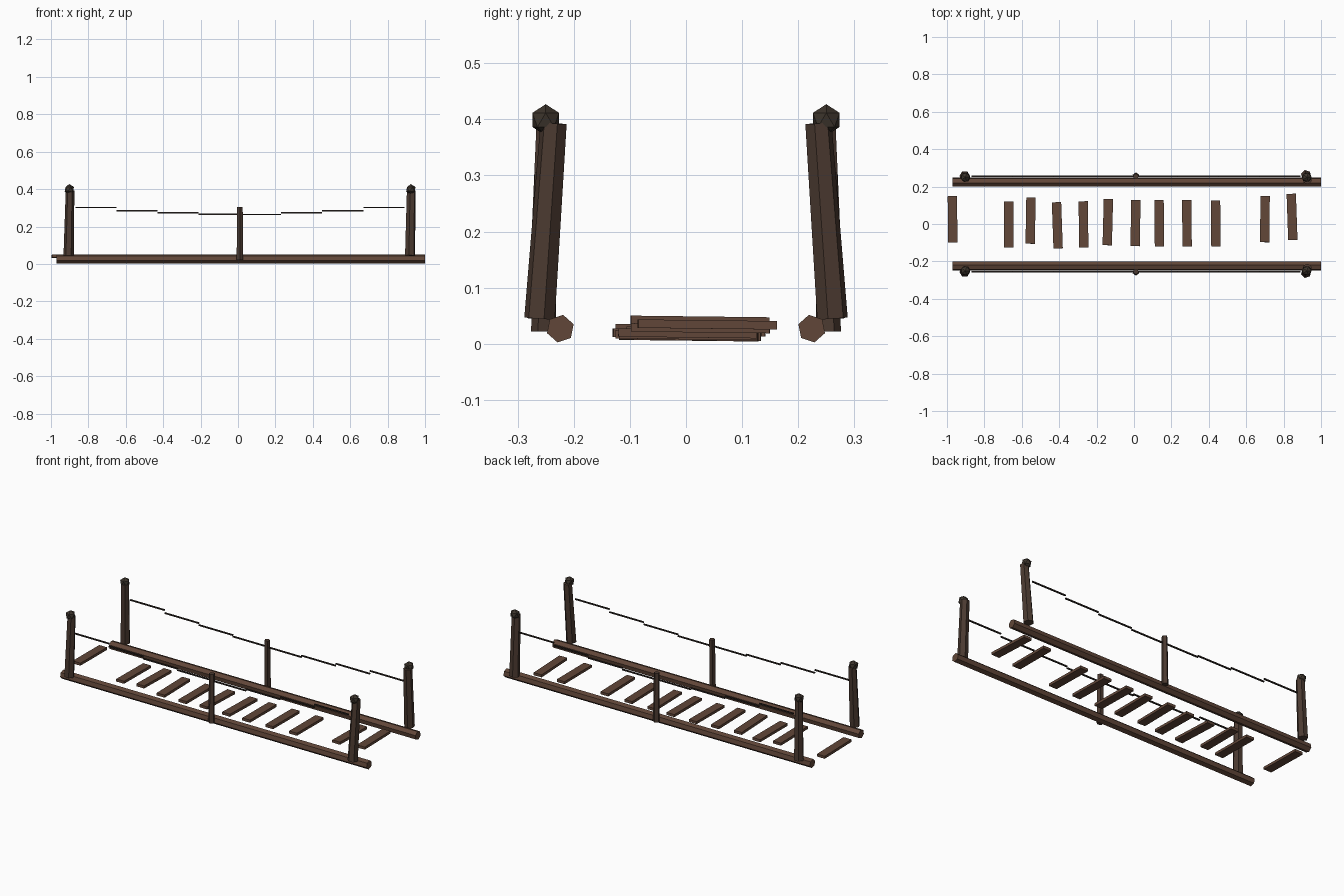
import bpy, bmesh, math
from mathutils import Vector, Matrix

if "Cube" in bpy.data.objects:
    bpy.data.objects.remove(bpy.data.objects["Cube"])


def material(name, rgb):
    m = bpy.data.materials.new(name)
    m.diffuse_color = (*rgb, 1)
    m.use_nodes = True
    m.node_tree.nodes["Principled BSDF"].inputs["Base Color"].default_value = m.diffuse_color
    return m


WOOD = material("plank_wood", (0.12, 0.062, 0.04))
DARK = material("post_wood", (0.07, 0.042, 0.03))
CAP = material("cap_wood", (0.045, 0.034, 0.025))
ROPE = material("rope_fibre", (0.03, 0.022, 0.018))


def finish(name, bm, mat):
    me = bpy.data.meshes.new(name)
    bm.to_mesh(me)
    bm.free()
    me.materials.append(mat)
    ob = bpy.data.objects.new(name, me)
    bpy.context.collection.objects.link(ob)
    return ob


def rod(name, a, b, r1, r2, sides, mat, spin=0.0):
    # tapered faceted rod from a to b
    a, b = Vector(a), Vector(b)
    d = b - a
    bm = bmesh.new()
    bmesh.ops.create_cone(bm, cap_ends=True, segments=sides,
                          radius1=r1, radius2=r2, depth=d.length)
    rot = d.to_track_quat('Z', 'Y').to_matrix().to_4x4()
    bm.transform(Matrix.Translation((a + b) / 2) @ rot @ Matrix.Rotation(spin, 4, 'Z'))
    return finish(name, bm, mat)


def cap(name, loc):
    bm = bmesh.new()
    bmesh.ops.create_icosphere(bm, subdivisions=1, radius=0.028)
    bm.transform(Matrix.Translation(loc))
    return finish(name, bm, CAP)


for s, side in ((-1, "front"), (1, "back")):
    # long side beam
    rod(f"{side}_beam", (-0.97, s * 0.224, 0.027), (1.0, s * 0.224, 0.027),
        0.025, 0.025, 6, WOOD, 0.2 * s)
    # leaning corner posts with faceted caps
    rod(f"{side}_left_post", (-0.905, s * 0.257, 0.045), (-0.898, s * 0.246, 0.393),
        0.028, 0.023, 6, DARK)
    rod(f"{side}_right_post", (0.92, s * 0.261, 0.045), (0.926, s * 0.236, 0.393),
        0.028, 0.024, 6, DARK)
    cap(f"{side}_left_cap", (-0.902, s * 0.25, 0.399))
    cap(f"{side}_right_cap", (0.924, s * 0.25, 0.399))
    # thin middle post
    rod(f"{side}_middle_post", (0.01, s * 0.258, 0.022), (0.01, s * 0.254, 0.305),
        0.018, 0.016, 5, DARK)
    # sagging hand rope made of short level pieces
    for i, z in enumerate((0.302, 0.285, 0.274, 0.266, 0.264, 0.273, 0.285, 0.302)):
        x = -0.87 + 0.22 * i
        rod(f"{side}_rope_{i}", (x, s * 0.255, z), (x + 0.22, s * 0.255, z),
            0.005, 0.005, 4, ROPE, math.pi / 4)

# loose planks: x, y centre, turn in degrees
planks = [(-0.97, 0.025, 0.5), (-0.67, -0.002, 0), (-0.553, 0.018, -1),
          (-0.41, -0.007, 2), (-0.27, -0.002, 0.5), (-0.14, 0.01, -1.5),
          (0.008, 0.005, -1), (0.135, 0.004, 0.5), (0.283, 0.004, 0.5),
          (0.437, 0.003, 0.5), (0.70, 0.026, -0.5), (0.845, 0.038, 2)]
for i, (x, y, turn) in enumerate(planks):
    bm = bmesh.new()
    bmesh.ops.create_cube(bm, size=1)
    z = 0.013 + 0.03 * x * x
    bm.transform(Matrix.Translation((x, y, z))
                 @ Matrix.Rotation(math.radians(turn), 4, 'Z')
                 @ Matrix.Rotation(-0.012, 4, 'X')
                 @ Matrix.Diagonal((0.05, 0.247, 0.015, 1)))
    finish(f"plank_{i}", bm, WOOD)
